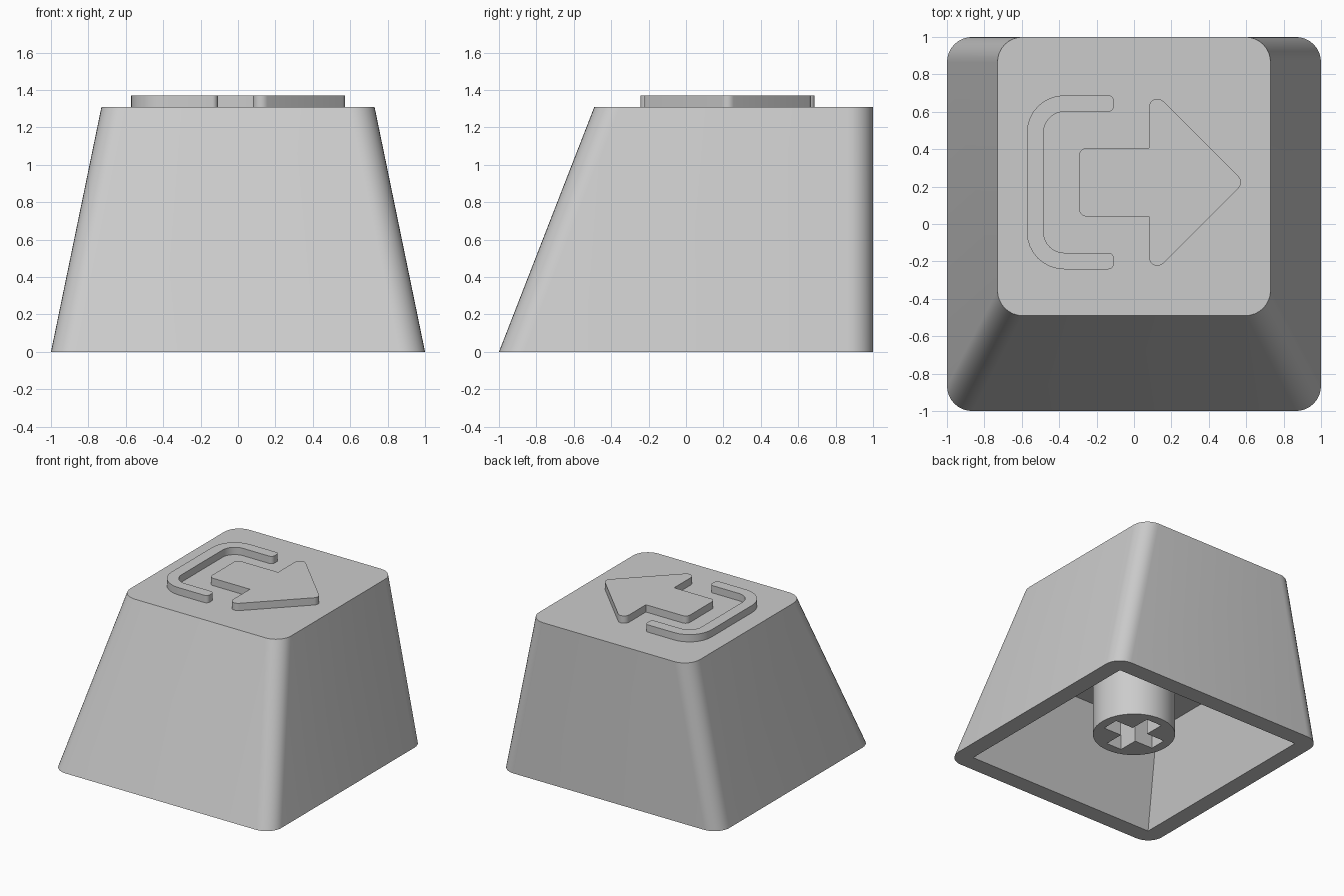
import bpy
import bmesh
import math
from mathutils import Vector

if "Cube" in bpy.data.objects:
    bpy.data.objects.remove(bpy.data.objects["Cube"], do_unlink=True)

grey = bpy.data.materials.new("light_grey")
grey.use_nodes = True
colour = (0.6, 0.6, 0.6, 1)
grey.diffuse_color = colour
grey.node_tree.nodes["Principled BSDF"].inputs["Base Color"].default_value = colour

TOP, CEILING = 1.31, 0.7


def rounded(corners, steps=8):
    """Outline from (x, y, radius) corners, each rounded by an arc."""
    out = []
    for i, (x, y, r) in enumerate(corners):
        p = Vector((x, y))
        if r == 0:
            out.append(p)
            continue
        a = (Vector(corners[i - 1][:2]) - p).normalized()
        b = (Vector(corners[(i + 1) % len(corners)][:2]) - p).normalized()
        half = a.angle(b) / 2
        centre = p + (a + b).normalized() * r / math.sin(half)
        start = p + a * r / math.tan(half) - centre
        end = p + b * r / math.tan(half) - centre
        sweep = math.pi - 2 * half
        for k in range(steps + 1):
            t = sweep * k / steps
            out.append(centre + (start * math.sin(sweep - t) + end * math.sin(t))
                       / math.sin(sweep))
    return out


def rect(x0, x1, y0, y1, r=0):
    return rounded([(x0, y0, r), (x1, y0, r), (x1, y1, r), (x0, y1, r)])


def ring(bm, outline, z):
    return [bm.verts.new((p.x, p.y, z)) for p in outline]


def wall(bm, low, high):
    n = len(low)
    for i in range(n):
        j = (i + 1) % n
        bm.faces.new((low[i], low[j], high[j], high[i]))


def fill_between(bm, outer, inner):
    edges = [bm.edges.get((r[i - 1], r[i])) for r in (outer, inner) for i in range(len(r))]
    bmesh.ops.triangle_fill(bm, edges=edges, use_beauty=True)


def finish(bm, name):
    bmesh.ops.recalc_face_normals(bm, faces=bm.faces)
    mesh = bpy.data.meshes.new(name)
    bm.to_mesh(mesh)
    bm.free()
    mesh.materials.append(grey)
    obj = bpy.data.objects.new(name, mesh)
    bpy.context.collection.objects.link(obj)
    bpy.ops.object.select_all(action="DESELECT")
    obj.select_set(True)
    bpy.context.view_layer.objects.active = obj
    bpy.ops.object.shade_smooth_by_angle(angle=math.radians(25))


# Hollow tapered shell with an upright back
bm = bmesh.new()
base = ring(bm, rect(-1, 1, -1, 1, 0.135), 0)
top = ring(bm, rect(-0.73, 0.73, -0.49, 1, 0.135), TOP)
mouth = ring(bm, rect(-0.86, 0.86, -0.86, 0.86), 0)
ceiling = ring(bm, rect(-0.716, 0.716, -0.588, 0.86), CEILING)
wall(bm, base, top)
wall(bm, mouth, ceiling)
bm.faces.new(top)
bm.faces.new(ceiling)
fill_between(bm, base, mouth)
finish(bm, "cap_shell")

# Round mounting stem with a cross-shaped socket
bm = bmesh.new()
circle = [Vector((math.cos(t), math.sin(t))) * 0.31
          for t in (math.tau * k / 48 for k in range(48))]
a, w = 0.235, 0.07
quarter = [(a, -w), (a, w), (w, w)]
cross = []
for k in range(4):
    c, s = round(math.cos(k * math.pi / 2)), round(math.sin(k * math.pi / 2))
    cross += [Vector((c * x - s * y, s * x + c * y)) for x, y in quarter]
stem_low, socket_low = ring(bm, circle, 0.14), ring(bm, cross, 0.14)
wall(bm, stem_low, ring(bm, circle, CEILING))
wall(bm, socket_low, ring(bm, cross, CEILING))
fill_between(bm, stem_low, socket_low)
finish(bm, "mounting_stem")


# Raised symbols on the top face, mirrored about their centre line
def symbol(name, upper_half):
    mid = 0.223
    corners = [(x, mid + d, r) for x, d, r in upper_half]
    corners += [(x, mid - d, r) for x, d, r in reversed(upper_half) if d > 0]
    outline = rounded(corners)
    bm = bmesh.new()
    low, high = ring(bm, outline, TOP - 0.01), ring(bm, outline, TOP + 0.06)
    wall(bm, low, high)
    bm.faces.new(high)
    bm.faces.new(low)
    finish(bm, name)


symbol("arrow", [(-0.293, 0.183, 0.04), (0.08, 0.183, 0), (0.08, 0.51, 0.045),
                 (0.59, 0, 0.045)])
symbol("bracket", [(-0.483, 0.377, 0.11), (-0.108, 0.377, 0.03),
                   (-0.108, 0.465, 0.03), (-0.573, 0.465, 0.2)])
